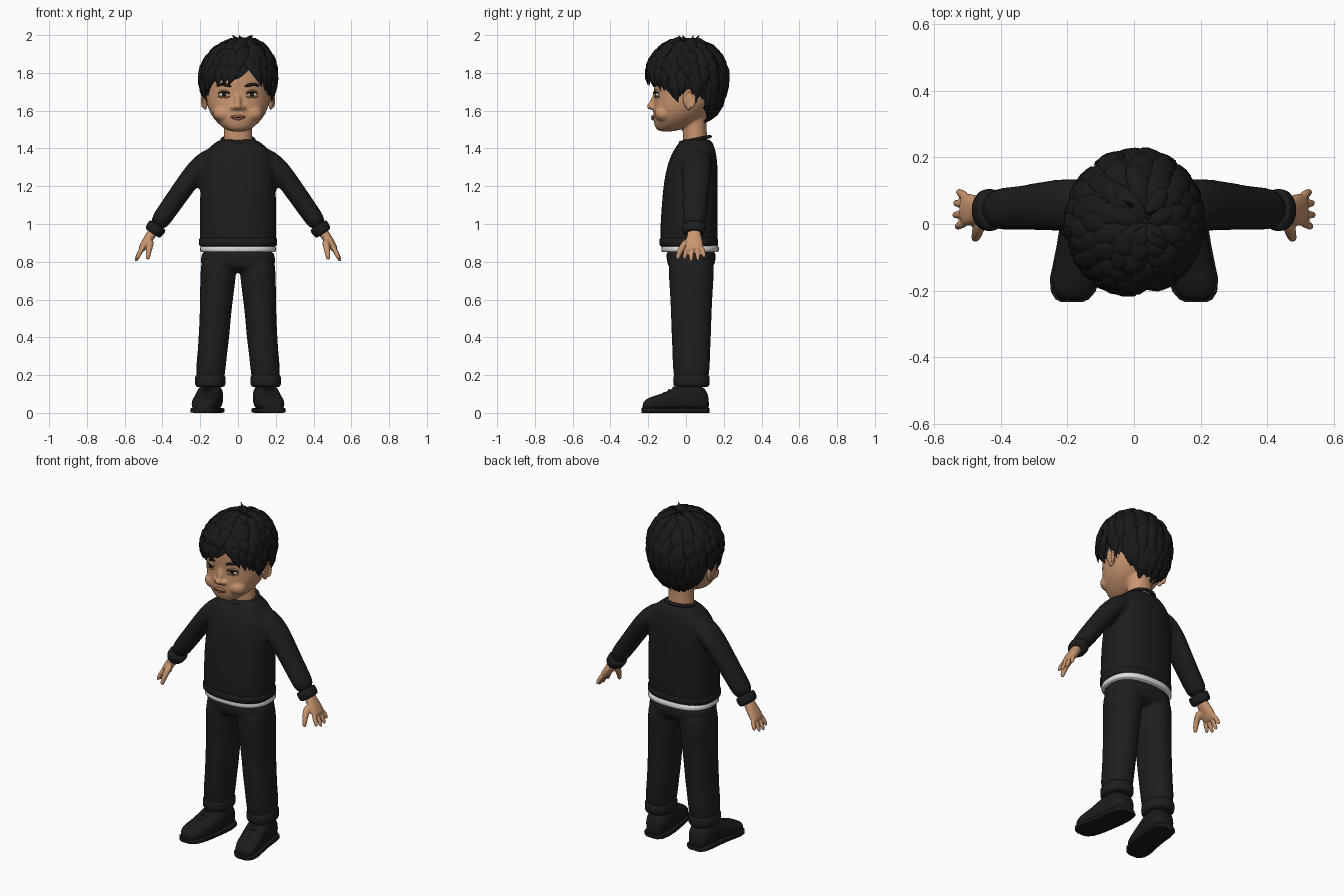
import bpy, bmesh, math, random
from math import sin, cos, pi
from mathutils import Vector, Matrix

random.seed(4)
if "Cube" in bpy.data.objects:
    bpy.data.objects.remove(bpy.data.objects["Cube"])


def material(name, r, g, b):
    m = bpy.data.materials.new(name)
    m.use_nodes = True
    m.diffuse_color = (r, g, b, 1)
    node = next(n for n in m.node_tree.nodes if n.type == 'BSDF_PRINCIPLED')
    node.inputs["Base Color"].default_value = (r, g, b, 1)
    node.inputs["Roughness"].default_value = 0.8
    return m


SKIN = material("warm skin", .58, .30, .16)
LIP = material("lip", .45, .19, .12)
HAIR = material("black hair", .010, .010, .011)
KNIT = material("black knit", .012, .012, .012)
CLOTH = material("black cloth", .013, .013, .013)
SHOE = material("black shoe", .011, .011, .011)
WHITE = material("white", .75, .75, .73)
IRIS = material("dark brown", .02, .012, .008)


def loft(bm, rings, hint, axis=None, n=16, e=2.0):
    """Skin superellipse rings (centre, half width, half height) along a path."""
    pts = [Vector(r[0]) for r in rings]
    loops = []
    for i, (_, w, h) in enumerate(rings):
        t = Vector(axis) if axis else pts[min(i + 1, len(pts) - 1)] - pts[max(i - 1, 0)]
        side = t.cross(Vector(hint)).normalized()
        up = side.cross(t).normalized()
        loop = []
        for k in range(n):
            c, s = cos(2 * pi * k / n), sin(2 * pi * k / n)
            c, s = (math.copysign(abs(v) ** (2 / e), v) for v in (c, s))
            loop.append(bm.verts.new(pts[i] + side * c * w + up * s * h))
        loops.append(loop)
    for a, b in zip(loops, loops[1:]):
        for k in range(n):
            bm.faces.new((a[k], a[k - 1], b[k - 1], b[k]))
    bm.faces.new(loops[0])
    bm.faces.new(loops[-1][::-1])


def blob(bm, centre, radii):
    m = Matrix.Translation(centre) @ Matrix.Diagonal((*radii, 1))
    bmesh.ops.create_uvsphere(bm, u_segments=20, v_segments=12, radius=1, matrix=m)


def finish(name, bm, mat, subsurf=0, voxel=0, smooth=4, sharp=1.0):
    bmesh.ops.recalc_face_normals(bm, faces=bm.faces)
    me = bpy.data.meshes.new(name)
    bm.to_mesh(me)
    bm.free()
    me.materials.append(mat)
    me.shade_smooth()
    if not voxel:
        me.set_sharp_from_angle(angle=sharp)
    ob = bpy.data.objects.new(name, me)
    bpy.context.scene.collection.objects.link(ob)
    if subsurf:
        ob.modifiers.new("soften", 'SUBSURF').levels = subsurf
        ob.modifiers["soften"].render_levels = subsurf
    if voxel:
        r = ob.modifiers.new("merge", 'REMESH')
        r.mode, r.voxel_size, r.use_smooth_shade = 'VOXEL', voxel, True
        s = ob.modifiers.new("relax", 'SMOOTH')
        s.factor, s.iterations = 0.5, smooth
    return ob


def stack(bm, rows, **kw):
    """Upright loft from rows of z, half width, y centre, half depth."""
    loft(bm, [((0, y, z), w, h) for z, w, y, h in rows], (0, 1, 0), (0, 0, 1), **kw)


SIDES = ((1, "left"), (-1, "right"))

# Head: z, half width, front y, back y
FACE = [(1.488, .035, -.14, -.07), (1.505, .075, -.163, -.01), (1.54, .115, -.172, .06),
        (1.58, .145, -.175, .11), (1.63, .165, -.172, .15), (1.68, .172, -.166, .175),
        (1.75, .172, -.176, .19), (1.82, .168, -.175, .19), (1.89, .14, -.14, .165),
        (1.94, .08, -.08, .1)]


def on_face(x, z, out=0.0):
    """Point on the front of the face."""
    for a, b in zip(FACE, FACE[1:]):
        if a[0] <= z <= b[0]:
            t = (z - a[0]) / (b[0] - a[0])
            w, f, k = (a[i] + (b[i] - a[i]) * t for i in (1, 2, 3))
            d = (1 - min(abs(x) / w, 1) ** 2.2) ** (1 / 2.2)
            return Vector((x, (f + k) / 2 - (k - f) / 2 * d - out, z))


bm = bmesh.new()
stack(bm, [(z, w, (f + b) / 2, (b - f) / 2) for z, w, f, b in FACE], n=32, e=2.2)
stack(bm, [(1.40, .085, .05, .07), (1.46, .075, .047, .065), (1.54, .075, .045, .065), (1.62, .08, .05, .07)])
loft(bm, [((0, -.155, 1.71), .012, .01), ((0, -.168, 1.67), .014, .014), ((0, -.186, 1.627), .02, .016)], (0, -1, 0))
blob(bm, (0, -.186, 1.623), (.022, .022, .018))
for s, _ in SIDES:
    blob(bm, (s * .024, -.171, 1.617), (.017, .018, .014))
    blob(bm, (s * .075, -.118, 1.585), (.058, .05, .045))
finish("head", bm, SKIN, 1, .007)

# Ears: dish with a raised rim
for s, side in SIDES:
    bm = bmesh.new()
    blob(bm, (s * .174, .015, 1.655), (.014, .028, .052))
    rim = [(s * (.178 + .01 * sin(a / 2)), .017 - .027 * cos(a), 1.66 + .048 * sin(a)) for a in
           [-.3 + i * .45 for i in range(11)]]
    loft(bm, [(p, .009, .008) for p in rim], (1, 0, 0), n=8)
    finish(side + "_ear", bm, SKIN, 0, .005, 2)


def stroke(name, points, width, depth, mat, out=.002):
    """Tapered strip laid on the face through x, z points."""
    bm = bmesh.new()
    last = len(points) - 1
    loft(bm, [(on_face(x, z, out), width * (.3 + .7 * sin(pi * (i + .3) / (last + .6))), depth)
              for i, (x, z) in enumerate(points)], (0, -1, 0), n=8)
    finish(name, bm, mat, 1, sharp=3)


# Eyes, brows and mouth
for s, side in SIDES:
    for name, r, out, mat in (("eye", (.029, .012, .0125), -.004, WHITE), ("iris", (.0125, .007, .0125), .004, IRIS)):
        bm = bmesh.new()
        blob(bm, on_face(s * .074, 1.686, out), r)
        finish(f"{side}_{name}", bm, mat)
    arc = [(s * (.074 + .033 * u), 1.688 + .011 * (1 - u * u)) for u in (-1, -.5, 0, .5, 1)]
    stroke(side + "_lash", arc, .0045, .005, IRIS, .008)
    stroke(side + "_upper_lid", [(x, z + .008) for x, z in arc], .006, .007, SKIN, .003)
    stroke(side + "_lower_lid", [(x, 1.676 - (z - 1.688) * .6) for x, z in arc], .005, .007, SKIN, .003)
    stroke(side + "_brow", [(s * x, z) for x, z in ((.033, 1.727), (.06, 1.737), (.09, 1.741), (.115, 1.73))],
           .011, .005, HAIR)
LINE = (-.042, -.02, 0, .02, .042)
stroke("upper_lip", [(x, 1.571 - abs(x) * .1) for x in LINE], .008, .009, LIP)
stroke("lower_lip", [(x * .85, 1.556 + abs(x) * .2) for x in LINE], .010, .010, LIP)
stroke("mouth_line", [(x, 1.564) for x in LINE], .002, .003, IRIS, .009)

# Hair: hairline height by angle from the front, then overlapping locks
HAIRLINE = [(0, 1.765), (.7, 1.76), (1.0, 1.70), (1.25, 1.645), (1.5, 1.70), (1.75, 1.68),
            (2.1, 1.61), (2.6, 1.56), (3.3, 1.545)]


def scalp(a, f, scale=1.0):
    """Point on the hair mass: a runs round from the front, f from crown to hairline."""
    a = (a + pi) % (2 * pi) - pi
    for p, q in zip(HAIRLINE, HAIRLINE[1:]):
        if p[0] <= abs(a) <= q[0]:
            low = p[1] + (q[1] - p[1]) * (abs(a) - p[0]) / (q[0] - p[0])
    low += .055 * math.exp(-((a - .3) / .16) ** 2) - 1.78
    th = f * math.acos(low / (.2 if low > 0 else .27))
    z = cos(th) * (.2 if cos(th) > 0 else .27)
    drift = .04 * max(0, 1 - f) ** 2
    p = Vector((.198 * sin(th) * sin(a) + drift, -.212 * sin(th) * cos(a), z))
    return p * scale + Vector((0, .005, 1.78))


bm = bmesh.new()
N = 40
grid = [[bm.verts.new(scalp(2 * pi * k / N, f / 10, .95)) for k in range(N)] for f in range(1, 11)]
for r, q in zip(grid, grid[1:]):
    for k in range(N):
        bm.faces.new((r[k - 1], r[k], q[k], q[k - 1]))
bm.faces.new(grid[0])
finish("hair_base", bm, HAIR)

bm = bmesh.new()
SHAPE = ((.93, .35), (.99, .85), (1.02, 1), (1.03, .7), (1.02, .04))
for start, count, length, width in ((0, 7, .3, .028), (.1, 11, .33, .034), (.23, 16, .33, .036),
                                    (.37, 20, .33, .036), (.51, 23, .33, .035), (.66, 26, .37, .033)):
    for k in range(count):
        a = 2 * pi * (k + random.uniform(-.25, .25) + (start * 9 % 1)) / count
        front = max(0, cos(a)) * (1 if (a + pi) % (2 * pi) - pi > .25 else -1)
        twist = .22 * front + random.uniform(-.12, .12)
        reach = length * random.uniform(.9, 1.12)
        lift = random.uniform(-.012, .012)
        rings = []
        for i, (scale, w) in enumerate(SHAPE):
            t = i / 4
            rings.append((scalp(a + twist * t * t, max(.02, start + reach * t), scale + lift * t), w * width, .011 * w + .001))
        loft(bm, rings, rings[2][0] - Vector((0, 0, 1.78)), n=8)
for x, y, dx, dy in ((.02, 0, -.015, -.02), (.04, .03, .03, .01), (.0, .05, -.03, .02), (.05, -.02, .03, -.02)):
    loft(bm, [((x, y, 1.955), .012, .008), ((x + dx * .3, y + dy * .3, 1.98), .011, .007),
              ((x + dx, y + dy, 2.0), .001, .001)], (0, 1, 0), n=6)
finish("hair_locks", bm, HAIR, sharp=1.2)

# Sweater: body and sleeves merged, then ribbed edges
bm = bmesh.new()
stack(bm, [(.88, .19, .015, .14), (.89, .2, .015, .15), (.95, .204, .015, .154), (1.1, .204, .02, .149),
           (1.22, .198, .025, .144), (1.32, .188, .035, .133), (1.39, .17, .045, .113), (1.43, .125, .052, .09),
           (1.455, .086, .054, .074)], n=32, e=2.5)
SLEEVE = [((.1, .058, 1.375), .08, .06), ((.2, .058, 1.312), .082, .06), ((.26, .055, 1.232), .078, .057),
          ((.32, .05, 1.147), .07, .055), ((.385, .046, 1.055), .066, .053), ((.437, .043, .98), .064, .052)]
OUT = (.817, 0, .576)
for s, _ in SIDES:
    loft(bm, [((s * p[0], *p[1:]), w, h) for p, w, h in SLEEVE], (s * OUT[0], 0, OUT[2]))
finish("sweater", bm, KNIT, 1, .012, 6)

bm = bmesh.new()
stack(bm, [(.878, .2, .015, .149), (.884, .207, .015, .156), (.925, .207, .015, .156), (.932, .2, .015, .149)], n=40, e=2.5)
finish("sweater_hem", bm, KNIT, 1)
bm = bmesh.new()
ring = [(.083 * sin(a), .049 - .077 * cos(a), 1.447 - .016 * cos(a)) for a in [i * 2 * pi / 32 for i in range(33)]]
loft(bm, [(p, .011, .009) for p in ring], (0, 0, 1), n=10)
finish("collar", bm, KNIT)
bm = bmesh.new()
stack(bm, [(.853, .196, .022, .148), (.857, .2, .022, .152), (.875, .2, .022, .152), (.89, .19, .02, .145)], n=40, e=2.5)
finish("undershirt_band", bm, WHITE)

# Sleeve cuffs and hands
DOWN = Vector((.55, 0, -.835)).normalized()
for s, side in SIDES:
    def flip(p):
        return (s * p[0], p[1], p[2])
    normal = (s * OUT[0], 0, OUT[2])
    bm = bmesh.new()
    cuff = ((-.005, .055, .044), (0, .066, .054), (.045, .063, .05), (.052, .054, .042))
    loft(bm, [(flip(Vector((.425, .042, .992)) + DOWN * d), w, h) for d, w, h in cuff], normal, n=20)
    finish(side + "_cuff", bm, KNIT, 1)
    bm = bmesh.new()
    wrist = Vector((.446, .043, .965))
    palm = ((-.02, .034, .028), (.03, .036, .026), (.07, .048, .025), (.11, .05, .021), (.128, .044, .016))
    loft(bm, [(flip(wrist + DOWN * d), w, h) for d, w, h in palm], normal, e=2.4)
    for y, length in ((-.038, .078), (-.012, .092), (.015, .088), (.04, .068)):
        base = wrist + DOWN * .105 + Vector((0, y, 0))
        path = [base + DOWN * length * t + Vector((-.012 * t * t, y * .4 * t, 0)) for t in (0, .4, .8, 1)]
        loft(bm, [(flip(p), r, r) for p, r in zip(path, (.0135, .0135, .012, .007))], normal, n=10)
    thumb = ((.462, .015, .915), (.468, -.015, .885), (.474, -.036, .85), (.478, -.044, .82), (.479, -.045, .81))
    loft(bm, [(flip(p), r, r) for p, r in zip(thumb, (.022, .02, .016, .013, .007))], normal, n=10)
    finish(side + "_hand", bm, SKIN, 1, .005, 3)

# Trousers with turned-up cuffs
bm = bmesh.new()
stack(bm, [(.87, .19, .025, .135), (.83, .197, .027, .132), (.78, .2, .027, .126), (.745, .17, .027, .1)], n=28, e=2.5)
LEG = [(.84, .1, .095, .125), (.74, .104, .097, .122), (.62, .113, .089, .113), (.5, .121, .083, .108),
       (.42, .126, .083, .106), (.32, .135, .079, .101), (.25, .143, .08, .1), (.2, .145, .076, .094), (.15, .147, .07, .088)]
for s, _ in SIDES:
    loft(bm, [((s * x, .028, z), w, h) for z, x, w, h in LEG], (0, 1, 0), (0, 0, 1), n=20, e=2.3)
finish("trousers", bm, CLOTH, 1, .011, 4)

for s, side in SIDES:
    bm = bmesh.new()
    roll = ((.135, .072, .088), (.142, .082, .098), (.195, .082, .098), (.207, .074, .09))
    loft(bm, [((s * .147, .029, z), w, h) for z, w, h in roll], (0, 1, 0), (0, 0, 1), n=24, e=2.3)
    finish(side + "_trouser_cuff", bm, CLOTH, 1)

    # Shoe: y, centre x, half width, top height
    form = ((.122, .143, .035, .07), (.105, .143, .058, .125), (.05, .145, .069, .15), (-.01, .149, .07, .15),
            (-.06, .157, .07, .13), (-.11, .166, .071, .1), (-.16, .177, .071, .085), (-.2, .183, .062, .072),
            (-.222, .186, .045, .055), (-.23, .187, .028, .04))
    bm = bmesh.new()
    loft(bm, [((s * x, y, .008 + top / 2), w, top / 2) for y, x, w, top in form], (0, 0, 1), (0, 1, 0), n=20, e=2.6)
    finish(side + "_shoe", bm, SHOE, 1, sharp=3)
    bm = bmesh.new()
    loft(bm, [((s * x, y * 1.02, .0135), w + .005, .0135) for y, x, w, _ in form], (0, 0, 1), (0, 1, 0), n=24, e=6)
    finish(side + "_sole", bm, SHOE, sharp=.7)
    bm = bmesh.new()
    for y, x, z in ((-.065, .158, .135), (-.09, .163, .121), (-.115, .168, .106)):
        lace = [((s * (x + .045 * u), y, z - .022 * u * u), .006, .005) for u in (-1, -.5, 0, .5, 1)]
        loft(bm, lace, (0, 0, 1), n=8)
    finish(side + "_laces", bm, SHOE)
